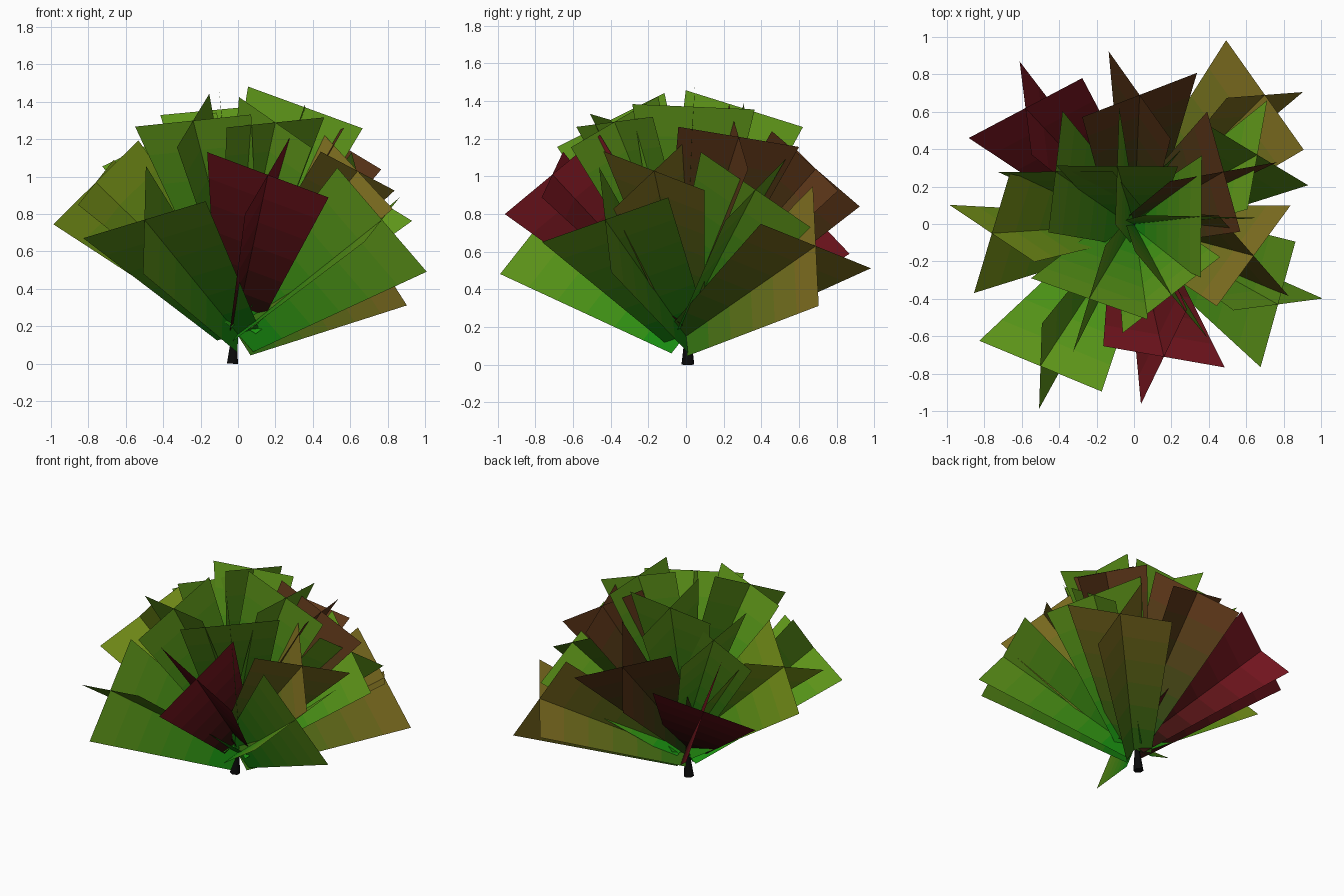
import bpy
from mathutils import Vector

if "Cube" in bpy.data.objects:
    bpy.data.objects.remove(bpy.data.objects["Cube"])

HALF_BASE, BANDS = 0.125, 6


def material(name, rgb):
    m = bpy.data.materials.new(name)
    m.diffuse_color = (*rgb, 1)
    m.use_nodes = True
    m.node_tree.nodes["Principled BSDF"].inputs["Base Color"].default_value = m.diffuse_color
    return m


def gradient(name, base, tip):
    b, t = Vector(base), Vector(tip)
    return [material(f"{name}_{i}", b.lerp(t, (i + 0.5) / BANDS)) for i in range(BANDS)]


# leaf colours, from the base to the tip
COLOURS = {
    "green": gradient("leaf_green", (0.0, 0.27, 0.005), (0.12, 0.30, 0.01)),
    "lime": gradient("leaf_lime", (0.0, 0.27, 0.005), (0.20, 0.29, 0.01)),
    "gold": gradient("leaf_gold", (0.02, 0.18, 0.005), (0.22, 0.15, 0.015)),
    "brown": gradient("leaf_brown", (0.01, 0.07, 0.005), (0.12, 0.035, 0.01)),
    "red": gradient("leaf_red", (0.01, 0.005, 0.002), (0.20, 0.008, 0.015)),
}


def add_mesh(name, verts, faces):
    me = bpy.data.meshes.new(name)
    me.from_pydata([tuple(v) for v in verts], [], faces)
    ob = bpy.data.objects.new(name, me)
    bpy.context.collection.objects.link(ob)
    return ob


def frond(name, tip, across, colour):
    """Two crossed, widening leaf cards along one axis; higher ones are narrower."""
    tip = Vector(tip)
    base = Vector((0, 0, 0.15 + max(0, tip.z - 0.75) * 0.38))
    half_tip = 0.368 - 0.07 * (tip.z - 0.77)
    axis = (tip - base).normalized()
    u = Vector(across)
    u = (u - axis * u.dot(axis)).normalized()
    verts, faces, bands = [], [], []
    for side in (u, axis.cross(u)):
        start = len(verts)
        for i in range(BANDS + 1):
            t = i / BANDS
            c = base.lerp(tip, t)
            w = HALF_BASE + (half_tip - HALF_BASE) * t
            verts += [c - side * w, c, c + side * w]
        for i in range(BANDS):
            for j in (0, 1):
                k = start + 3 * i + j
                faces.append((k, k + 1, k + 4, k + 3))
                bands.append(i)
    ob = add_mesh(name, verts, faces)
    for m in COLOURS[colour]:
        ob.data.materials.append(m)
    for p, i in zip(ob.data.polygons, bands):
        p.material_index = i


# tip centre, card direction, colour
FRONDS = [
    # low outer ring
    ((-0.50, -0.76, 0.77), (0.67, -0.25, 0.18), "green"),
    ((0.16, -0.71, 1.01), (0.63, -0.09, -0.26), "red"),
    ((0.77, -0.43, 0.77), (0.085, 0.325, 0.11), "green"),
    ((0.64, -0.17, 1.03), (0.38, 0.50, -0.18), "gold"),
    ((0.70, 0.69, 0.63), (0.39, -0.60, 0.22), "gold"),
    ((0.66, 0.37, 0.93), (0.28, -0.16, -0.16), "green"),
    ((0.48, 0.28, 1.21), (0.18, -0.61, 0.12), "brown"),
    ((0.03, 0.69, 1.04), (0.59, 0.23, -0.22), "brown"),
    ((-0.58, 0.62, 0.85), (0.62, 0.32, 0.23), "red"),
    ((-0.76, -0.05, 0.97), (-0.25, 0.15, -0.20), "lime"),
    # upper crown
    ((0.36, 0.04, 1.37), (0.0, 0.63, -0.04), "green"),
    ((-0.09, 0.31, 1.36), (0.63, 0.0, 0.07), "green"),
    ((-0.24, -0.40, 1.30), (0.61, -0.22, 0.07), "green"),
    ((0.20, -0.38, 1.29), (0.20, -0.23, -0.20), "green"),
    ((-0.42, 0.28, 1.20), (-0.31, 0.0, -0.137), "green"),
]
for n, (tip, across, colour) in enumerate(FRONDS, 1):
    frond(f"leaf_frond_{n:02d}", tip, across, colour)

# short tapering trunk that carries on as a thin stem inside the leaves
cu = bpy.data.curves.new("trunk", "CURVE")
cu.dimensions = "3D"
cu.bevel_depth, cu.bevel_resolution, cu.use_fill_caps = 1.0, 1, True
sp = cu.splines.new("POLY")
path = [(-0.03, 0.01, 0, 0.034), (-0.02, 0.01, 0.14, 0.018), (0, 0, 0.40, 0.010)]
sp.points.add(len(path) - 1)
for p, (x, y, z, r) in zip(sp.points, path):
    p.co, p.radius = (x, y, z, 1), r
trunk = bpy.data.objects.new("trunk", cu)
bpy.context.collection.objects.link(trunk)
cu.materials.append(material("dark_bark", (0.003, 0.003, 0.003)))
